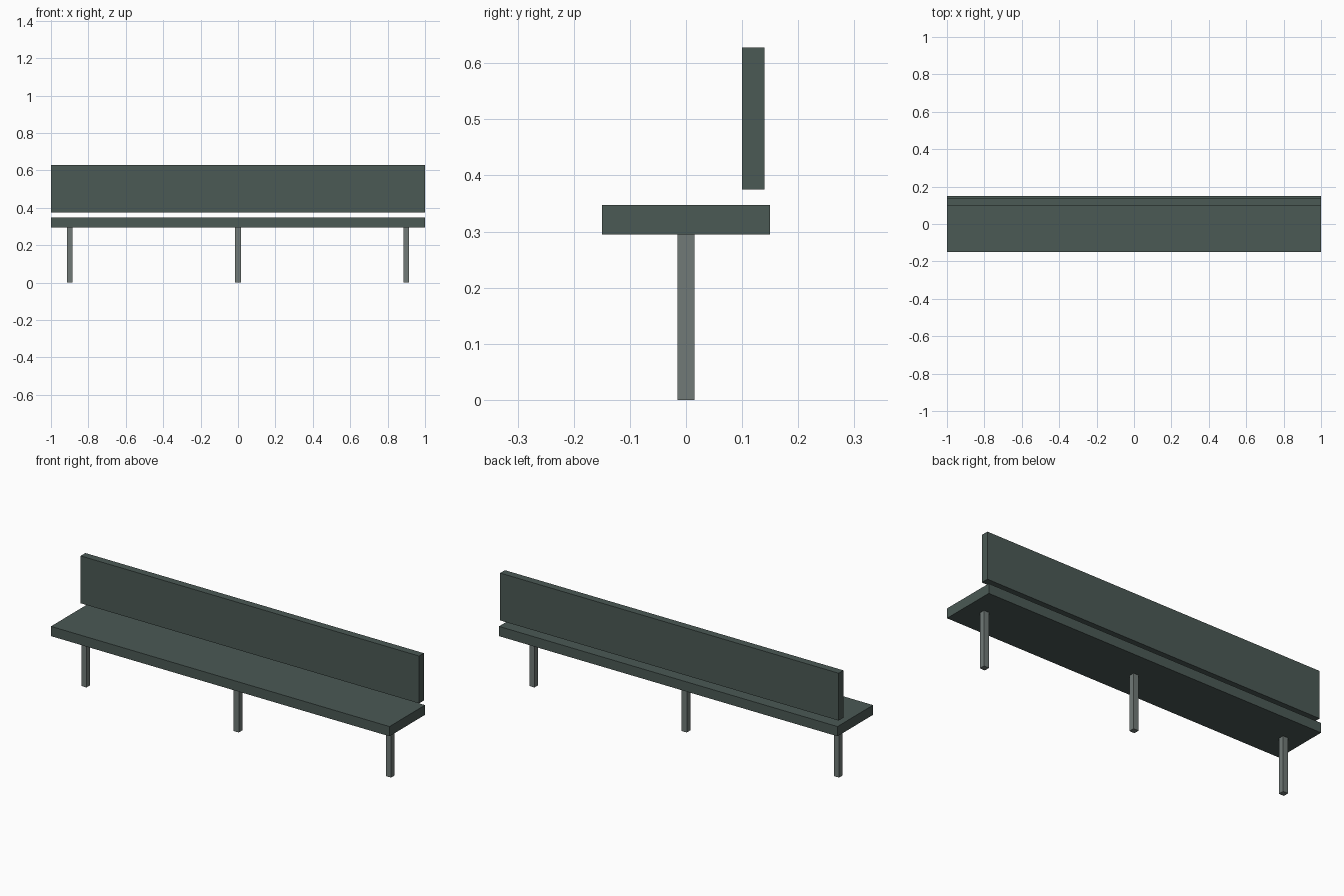
import bpy

if "Cube" in bpy.data.objects:
    bpy.data.objects.remove(bpy.data.objects["Cube"])


def flat_material(name, rgb):
    mat = bpy.data.materials.new(name)
    mat.diffuse_color = (*rgb, 1.0)
    mat.use_nodes = True
    mat.node_tree.nodes["Principled BSDF"].inputs["Base Color"].default_value = mat.diffuse_color
    return mat


def box(name, lo, hi, mat):
    """Axis-aligned box between two corners."""
    bpy.ops.mesh.primitive_cube_add(size=1)
    ob = bpy.context.object
    ob.name = name
    ob.location = [(a + b) / 2 for a, b in zip(lo, hi)]
    ob.scale = [b - a for a, b in zip(lo, hi)]
    bpy.ops.object.transform_apply(location=True, rotation=False, scale=True)
    ob.data.materials.append(mat)
    return ob


board_green = flat_material("dark grey green", (0.070, 0.100, 0.090))
leg_grey = flat_material("mid grey", (0.165, 0.195, 0.185))

# Seat board
box("seat", (-1, -0.15, 0.295), (1, 0.15, 0.347), board_green)

# Backrest board, floating just above the rear of the seat
box("backrest", (-1, 0.10, 0.375), (1, 0.14, 0.628), board_green)

# Three square legs along the centre line
for label, x in (("left", -0.9), ("middle", 0.0), ("right", 0.9)):
    box(label + "_leg", (x - 0.015, -0.015, 0), (x + 0.015, 0.015, 0.295), leg_grey)
